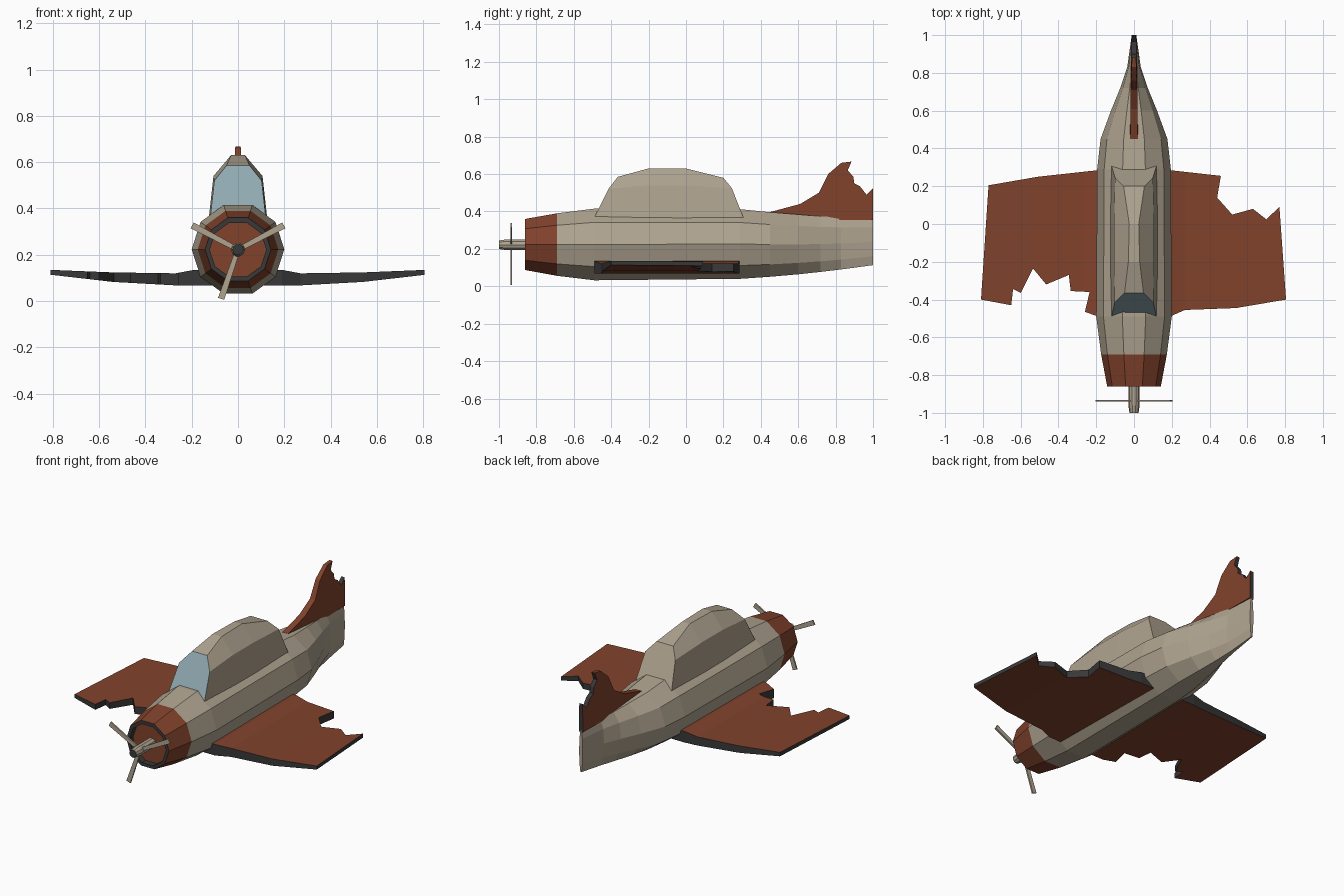
import bpy, bmesh
from math import sin, cos, pi, radians
from mathutils import Matrix

if "Cube" in bpy.data.objects:
    bpy.data.objects.remove(bpy.data.objects["Cube"])


def material(name, rgb):
    m = bpy.data.materials.new(name)
    m.diffuse_color = (*rgb, 1)
    m.use_nodes = True
    m.node_tree.nodes["Principled BSDF"].inputs["Base Color"].default_value = m.diffuse_color
    return m


TAN = material("tan_paint", (0.43, 0.37, 0.28))
RUST = material("rust_paint", (0.22, 0.055, 0.025))
DARK = material("dark_edge", (0.04, 0.04, 0.042))
GLASS = material("glass", (0.28, 0.40, 0.44))


def finish(name, bm, mats):
    bmesh.ops.recalc_face_normals(bm, faces=bm.faces[:])
    me = bpy.data.meshes.new(name)
    bm.to_mesh(me)
    bm.free()
    for m in mats:
        me.materials.append(m)
    ob = bpy.data.objects.new(name, me)
    bpy.context.collection.objects.link(ob)
    return ob


def loft(name, rings, mats, band_mats=None, closed=True, caps=(0, 0)):
    """Skin consecutive rings; caps give end material slots (None = open)."""
    bm = bmesh.new()
    vs = [[bm.verts.new(p) for p in r] for r in rings]
    n = len(rings[0])
    for i in range(len(rings) - 1):
        for j in range(n if closed else n - 1):
            k = (j + 1) % n
            f = bm.faces.new((vs[i][j], vs[i][k], vs[i + 1][k], vs[i + 1][j]))
            f.material_index = band_mats[i] if band_mats else 0
    for ring, slot in zip((vs[0], vs[-1]), caps):
        if slot is not None:
            bm.faces.new(ring).material_index = slot
    return finish(name, bm, mats)


def ring(y, rx, z0, z1, n=10):
    """Ten-sided section spanning z0 to z1."""
    zc, rz = (z0 + z1) / 2, (z1 - z0) / 2 / sin(radians(72))
    return [(rx * cos(2 * pi * i / n), y, zc + rz * sin(2 * pi * i / n)) for i in range(n)]


# Fuselage with cowl and recessed engine face
sections = [(-0.825, 0.122, 0.106, 0.338), (-0.86, 0.122, 0.106, 0.338),
            (-0.86, 0.142, 0.087, 0.36), (-0.69, 0.174, 0.056, 0.39),
            (-0.49, 0.2, 0.032, 0.415), (0.29, 0.195, 0.04, 0.412),
            (0.45, 0.177, 0.051, 0.396), (0.6, 0.122, 0.064, 0.384),
            (0.72, 0.073, 0.077, 0.374), (0.83, 0.036, 0.09, 0.368),
            (1.0, 0.012, 0.113, 0.362)]
loft("fuselage", [ring(*s) for s in sections], [TAN, RUST, DARK],
     [2, 2, 1] + [0] * 7, caps=(1, 0))

# Canopy: each station lists (y, z, half width) for base, shoulder and roof
stations = [
    [(-0.495, 0.36, 0.12), (-0.415, 0.52, 0.102), (-0.365, 0.585, 0.05)],
    [(-0.2, 0.36, 0.126), (-0.2, 0.54, 0.106), (-0.2, 0.63, 0.03)],
    [(0.0, 0.36, 0.126), (0.0, 0.54, 0.106), (0.0, 0.63, 0.025)],
    [(0.31, 0.36, 0.12), (0.245, 0.525, 0.1), (0.2, 0.58, 0.055)]]
canopy_rings = [[(w, y, z) for y, z, w in s] + [(-w, y, z) for y, z, w in reversed(s)]
                for s in stations]
loft("canopy", canopy_rings, [TAN, GLASS], closed=False, caps=(1, 0))


# Plate helper: outline is thickened along the given axis, with edges coloured by rule
def plate(name, outline, place, cuts=(), dark=lambda c: True):
    bm = bmesh.new()
    bm.faces.new([bm.verts.new((a, b, 0)) for a, b in outline])
    for x in cuts:
        bmesh.ops.bisect_plane(bm, geom=bm.verts[:] + bm.edges[:] + bm.faces[:],
                               plane_co=(x, 0, 0), plane_no=(1, 0, 0))
    bmesh.ops.triangulate(bm, faces=bm.faces[:])
    top = bmesh.ops.extrude_face_region(bm, geom=bm.faces[:], use_keep_orig=True)
    upper = {v for v in top["geom"] if isinstance(v, bmesh.types.BMVert)}
    for f in bm.faces:
        rim = 0 < sum(v in upper for v in f.verts) < len(f.verts)
        f.material_index = int(rim and dark(f.calc_center_median()))
    for v in bm.verts:
        v.co = place(v.co.x, v.co.y, v in upper)
    return finish(name, bm, [RUST, DARK])


def lerp(x, table):
    for (x0, a), (x1, b) in zip(table, table[1:]):
        if x <= x1:
            return a + (b - a) * (x - x0) / (x1 - x0)
    return table[-1][1]


def wing_place(x, y, up):
    table = ([(0, 0.135), (0.19, 0.135), (0.27, 0.12), (0.54, 0.124), (0.81, 0.135)] if up else
             [(0, 0.068), (0.27, 0.068), (0.54, 0.083), (0.81, 0.114)])
    return (x, y, lerp(abs(x), table))


# Wings with torn edges
right = [(0.05, 0.285), (0.19, 0.285), (0.46, 0.255), (0.44, 0.14), (0.52, 0.05),
         (0.63, 0.08), (0.70, 0.025), (0.77, 0.09), (0.805, -0.40), (0.54, -0.445),
         (0.27, -0.455), (0.19, -0.49), (0.05, -0.49)]
left = [(-0.05, 0.285), (-0.19, 0.285), (-0.51, 0.25), (-0.77, 0.205), (-0.81, -0.40),
        (-0.65, -0.43), (-0.64, -0.345), (-0.60, -0.365), (-0.535, -0.235),
        (-0.465, -0.32), (-0.345, -0.27), (-0.335, -0.355), (-0.235, -0.36),
        (-0.26, -0.465), (-0.19, -0.49), (-0.05, -0.49)]
plate("right_wing", right, wing_place, (0.19, 0.27, 0.54))
plate("left_wing", left, wing_place, (-0.19, -0.27, -0.54))


# Tail fin, tapering towards the tip and the rear
def fin_place(y, z, up):
    half = 0.02 - 0.025 * max(0, z - 0.4) - 0.03 * max(0, y - 0.8)
    return (half if up else -half, y, z)


fin = [(0.45, 0.39), (0.45, 0.397), (0.61, 0.44), (0.71, 0.50), (0.76, 0.60), (0.83, 0.66),
       (0.885, 0.667), (0.865, 0.62), (0.895, 0.585), (0.90, 0.55), (0.93, 0.535),
       (0.965, 0.49), (1.0, 0.525), (1.0, 0.355), (0.70, 0.355)]
plate("tail_fin", fin, fin_place, dark=lambda c: c.x > 0.86)

# Propeller hub
HUB_Z = 0.222
hub = [(-0.82, 0.03), (-0.96, 0.03), (-1.0, 0.024)]
loft("propeller_hub", [ring(y, r, HUB_Z - r * 0.95, HUB_Z + r * 0.95) for y, r in hub],
     [TAN, DARK], caps=(0, 1))

# Three propeller blades
for i, angle in enumerate((28, 152, 251)):
    bm = bmesh.new()
    bmesh.ops.create_cube(bm, size=1, matrix=Matrix.Translation((0.122, 0, 0))
                          @ Matrix.Diagonal((0.204, 0.009, 0.028, 1)))
    for v in bm.verts:
        if v.co.x < 0.1:
            v.co.z *= 0.75
    bm.transform(Matrix.Translation((0, -0.935, HUB_Z)) @ Matrix.Rotation(-radians(angle), 4, 'Y'))
    finish(f"propeller_blade_{i + 1}", bm, [TAN])
